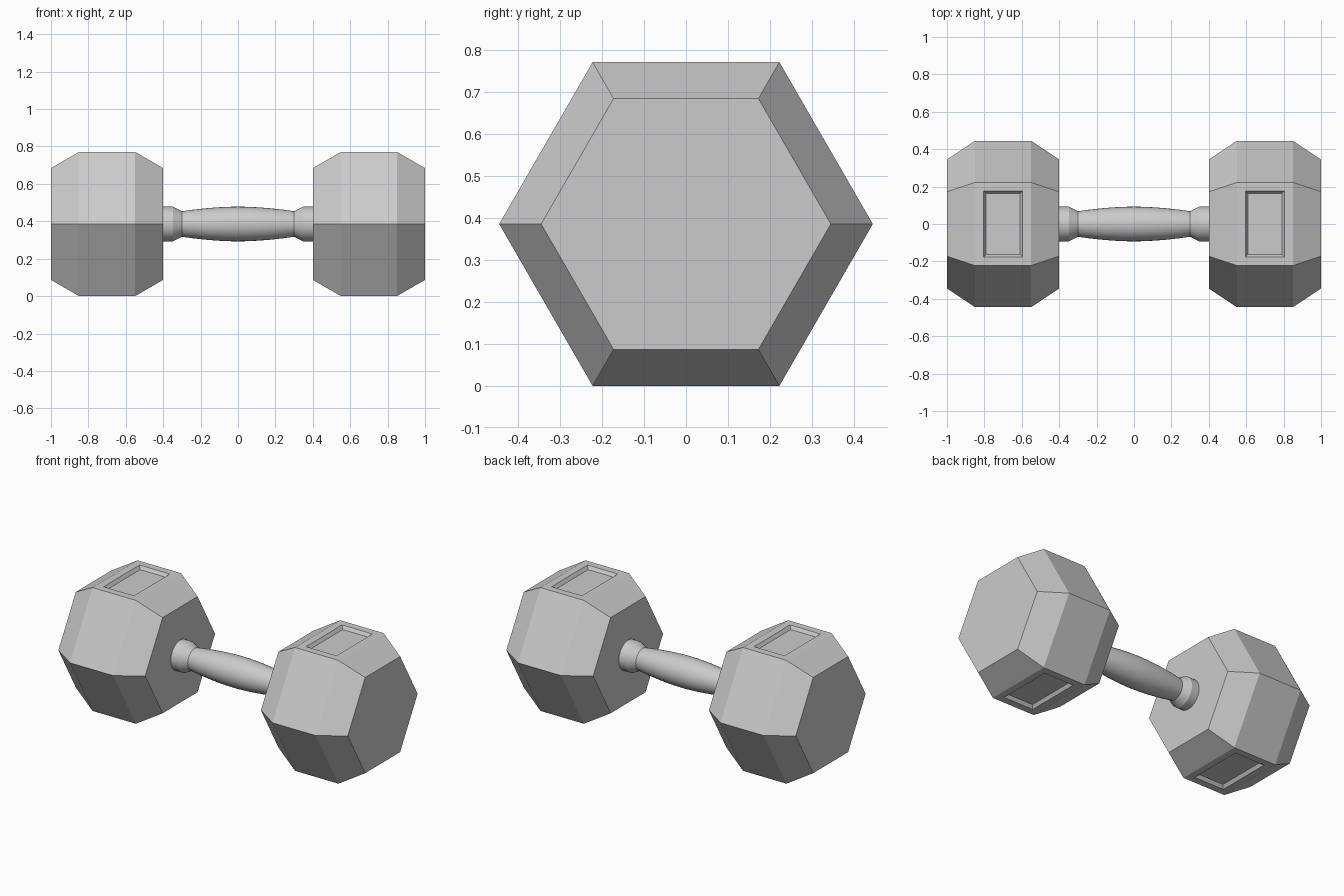
import bpy, bmesh
from math import cos, sin, pi

if "Cube" in bpy.data.objects:
    bpy.data.objects.remove(bpy.data.objects["Cube"])

AXIS_Z = 0.3855


def new_object(name, bm):
    bmesh.ops.recalc_face_normals(bm, faces=bm.faces)
    mesh = bpy.data.meshes.new(name)
    bm.to_mesh(mesh)
    bm.free()
    obj = bpy.data.objects.new(name, mesh)
    bpy.context.collection.objects.link(obj)
    obj.location.z = AXIS_Z
    return obj


def lathe(profile, sides, caps):
    """Loft regular polygon rings (x, radius) along the x axis."""
    bm = bmesh.new()
    rings = [[bm.verts.new((x, r * cos(2 * pi * i / sides), r * sin(2 * pi * i / sides)))
              for i in range(sides)] for x, r in profile]
    for a, b in zip(rings, rings[1:]):
        for i in range(sides):
            j = (i + 1) % sides
            bm.faces.new((a[i], a[j], b[j], b[i]))
    if caps:
        bm.faces.new(rings[0])
        bm.faces.new(rings[-1])
    bmesh.ops.recalc_face_normals(bm, faces=bm.faces)
    return bm


# Hexagonal weight heads with chamfered ends
bm = lathe([(0.40, 0.345), (0.55, 0.445), (0.85, 0.445), (1.0, 0.345)], 6, True)

# Recessed panels on the top and bottom flats
bm.normal_update()
flats = [f for f in bm.faces if abs(f.normal.z) > 0.99]
bmesh.ops.inset_individual(bm, faces=flats, thickness=0.045, use_even_offset=True)
bmesh.ops.inset_individual(bm, faces=flats, thickness=0.014, depth=-0.02,
                           use_even_offset=True)
heads = new_object("weight_heads", bm)
mirror = heads.modifiers.new("Mirror", 'MIRROR')
mirror.use_axis[0] = True
mirror.use_clip = False

# Handle: collars at both ends and a gently swollen grip
half = [(0.405, 0.093), (0.348, 0.093), (0.30, 0.068), (0.25, 0.0755),
        (0.20, 0.081), (0.15, 0.086), (0.10, 0.0895), (0.05, 0.092)]
profile = [(-x, r) for x, r in half] + [(0, 0.093)] + half[::-1]
handle = new_object("handle", lathe(profile, 32, True))
bpy.context.view_layer.objects.active = handle
handle.select_set(True)
bpy.ops.object.shade_smooth_by_angle(angle=pi / 7)
